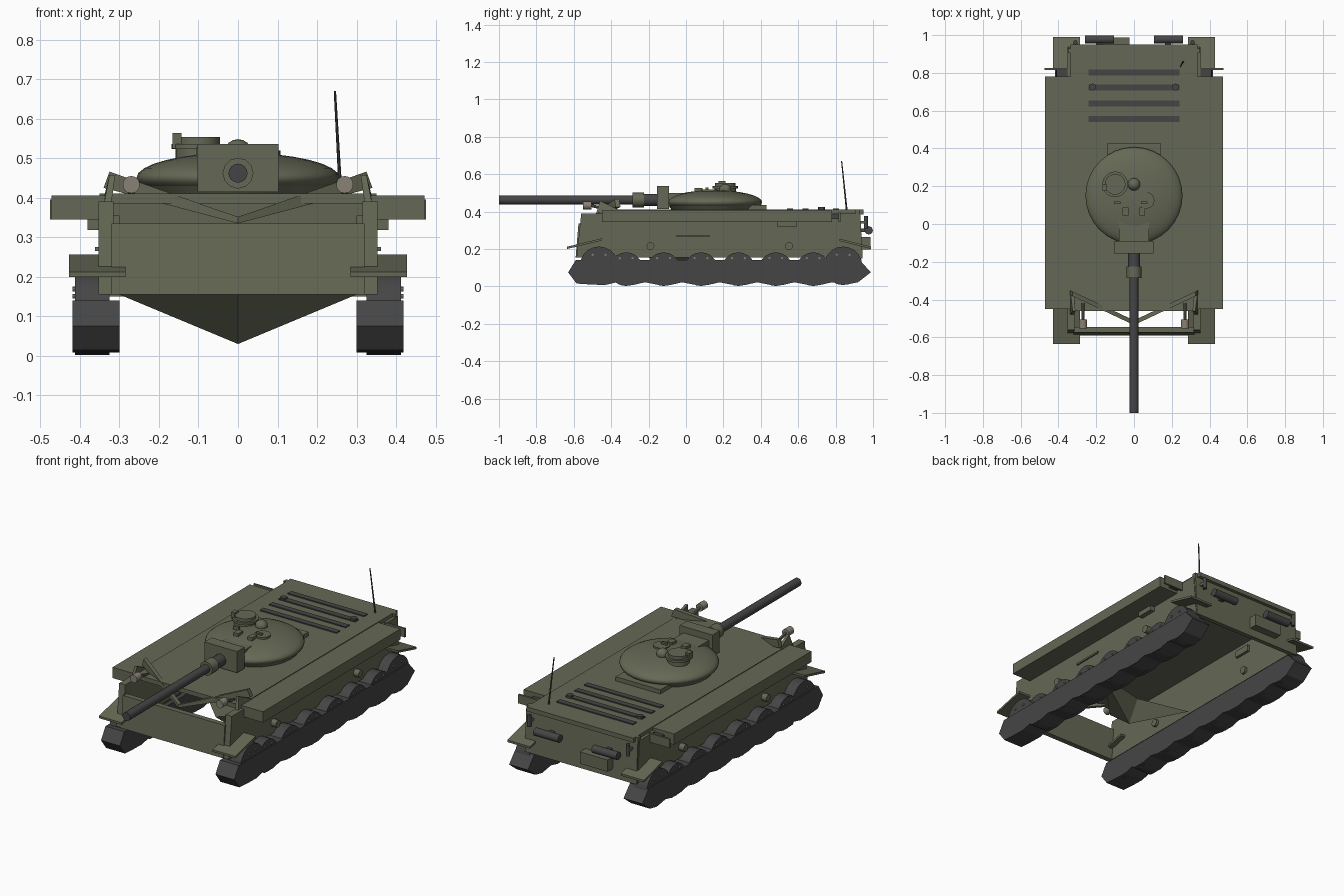
import bpy, math
from mathutils import Vector


def material(name, rgb):
    m = bpy.data.materials.new(name)
    m.diffuse_color = (*rgb, 1)
    return m


GREEN = material("olive_paint", (0.13, 0.14, 0.09))
DARK = material("dark_steel", (0.06, 0.06, 0.06))
LAMP = material("lamp_glass", (0.25, 0.22, 0.18))


def mesh(name, verts, faces, mat=GREEN):
    me = bpy.data.meshes.new(name)
    me.from_pydata(verts, [], faces)
    me.materials.append(mat)
    ob = bpy.data.objects.new(name, me)
    bpy.context.collection.objects.link(ob)
    return ob


def prism(name, a, b, mat=GREEN):
    """Solid between two matching outlines."""
    n = len(a)
    faces = [list(range(n))[::-1], list(range(n, 2 * n))]
    faces += [(i, (i + 1) % n, n + (i + 1) % n, n + i) for i in range(n)]
    return mesh(name, list(a) + list(b), faces, mat)


def side_prism(name, outline, x0, x1, mat=GREEN):
    return prism(name, [(x0, y, z) for y, z in outline], [(x1, y, z) for y, z in outline], mat)


def box(name, x0, x1, y0, y1, z0, z1, mat=GREEN):
    return side_prism(name, [(y0, z0), (y1, z0), (y1, z1), (y0, z1)], x0, x1, mat)


def rod(name, a, b, r, mat=DARK, sides=16, r2=None):
    a, b = Vector(a), Vector(b)
    bpy.ops.mesh.primitive_cone_add(vertices=sides, radius1=r, radius2=r if r2 is None else r2,
                                    depth=(b - a).length, location=(a + b) / 2,
                                    rotation=(b - a).to_track_quat('Z', 'Y').to_euler())
    ob = bpy.context.object
    ob.name = name
    ob.data.materials.append(mat)
    bpy.ops.object.shade_smooth_by_angle(angle=math.radians(35))
    return ob


def ball(name, loc, scale, seg=24, rings=14):
    bpy.ops.mesh.primitive_uv_sphere_add(segments=seg, ring_count=rings, radius=1, location=loc)
    ob = bpy.context.object
    ob.name = name
    ob.scale = scale
    ob.data.materials.append(GREEN)
    bpy.ops.object.shade_smooth_by_angle(angle=math.radians(40))
    return ob


# Open-bottomed hull made of plates
box("hull_deck", -0.335, 0.335, -0.46, 0.95, 0.385, 0.41)
side_prism("front_plate", [(-0.59, 0.155), (-0.56, 0.155), (-0.545, 0.335), (-0.575, 0.335)], -0.32, 0.32)
side_prism("rear_plate", [(0.92, 0.15), (0.945, 0.15), (0.93, 0.41), (0.905, 0.41)], -0.35, 0.35)

# Folded wedge under the belly
mesh("belly_wedge",
     [(-0.3, 0.1, 0.155), (0, -0.2, 0.155), (0.3, 0.1, 0.155), (0, -0.04, 0.03), (0, 0.03, 0.155)],
     [(0, 3, 1), (1, 3, 2), (0, 4, 3), (4, 2, 3), (0, 1, 4), (1, 2, 4)])

# Track outline: pointed ends, shallow scallops under the wheels
WHEELS = [-0.32, -0.12, 0.08, 0.28, 0.48, 0.68]
track = [(-0.63, 0.075), (-0.585, 0.015)]
for y in [-0.47] + WHEELS:
    track += [(y - 0.04, 0.01), (y + 0.04, 0.008), (y + 0.1, 0.022)]
track += [(0.86, 0.01), (0.92, 0.022), (0.988, 0.075), (0.93, 0.14), (-0.59, 0.14)]

for s, side in ((-1, "left"), (1, "right")):
    def sbox(name, x0, x1, *r, mat=GREEN):
        return box(f"{side}_{name}", *sorted((s * x0, s * x1)), *r, mat)

    side_prism(f"{side}_hull_side", [(-0.585, 0.155), (0.94, 0.155), (0.92, 0.39), (-0.56, 0.39)],
               s * 0.315, s * 0.353)
    # Sponson shelf and its end bracket
    sbox("sponson", 0.33, 0.472, -0.45, 0.78, 0.345, 0.406)
    sbox("sponson_bracket", 0.345, 0.475, 0.815, 0.826, 0.345, 0.395)
    sbox("bracket_bar", 0.345, 0.41, 0.78, 0.815, 0.36, 0.385, mat=DARK)
    # Sloping mudguards
    side_prism(f"{side}_front_mudguard", [(-0.635, 0.2), (-0.45, 0.245), (-0.45, 0.257), (-0.635, 0.212)],
               s * 0.285, s * 0.428)
    side_prism(f"{side}_rear_mudguard", [(0.82, 0.243), (0.99, 0.2), (0.99, 0.212), (0.82, 0.255)],
               s * 0.285, s * 0.428)
    # Running gear
    side_prism(f"{side}_track", track, s * 0.3, s * 0.418, DARK)
    gear = [(y, 0.092, 0.09) for y in WHEELS] + [(-0.465, 0.11, 0.103), (0.84, 0.11, 0.103)]
    for i, (y, z, r) in enumerate(gear):
        rod(f"{side}_wheel_{i}", (s * 0.325, y, z), (s * 0.412, y, z), r, sides=20)
        for k in (60, 120):
            a = math.radians(k)
            p = (y + 0.068 * math.cos(a), z + 0.068 * math.sin(a))
            rod(f"{side}_wheel_bolt_{i}", (s * 0.41, *p), (s * 0.418, *p), 0.006, LAMP, 8)
    # Fittings on the hull sides
    sbox("tool_box", 0.3, 0.38, 0.49, 0.59, 0.318, 0.355)
    sbox("side_rail", 0.34, 0.362, -0.05, 0.125, 0.265, 0.275)
    for y in (-0.19, 0.55):
        rod(f"{side}_side_stub", (s * 0.3, y, 0.215), (s * 0.385, y, 0.215), 0.021, GREEN, 12)
    # Splash board arm and headlight
    arm = [(0, 0.335), (0.34, 0.425), (0.325, 0.466), (0.06, 0.372), (0, 0.352)]
    prism(f"{side}_splash_board",
          [(s * x, -0.535 + 0.47 * x, z) for x, z in arm],
          [(s * x, -0.51 + 0.47 * x, z) for x, z in arm])
    prism(f"{side}_splash_board_gusset",
          [(s * x, y, z) for x, y, z in ((0.338, -0.48, 0.39), (0.325, -0.46, 0.458), (0.338, -0.35, 0.405))],
          [(s * x, y, z) for x, y, z in ((0.32, -0.48, 0.39), (0.31, -0.46, 0.458), (0.32, -0.35, 0.405))])
    rod(f"{side}_headlight", (s * 0.27, -0.552, 0.433), (s * 0.27, -0.505, 0.433), 0.022, LAMP, 14)
    rod(f"{side}_headlight_stem", (s * 0.27, -0.51, 0.433), (s * 0.27, -0.42, 0.41), 0.008, GREEN, 8)
    # Exhaust, rear lamp and deck cap
    rod(f"{side}_exhaust", (s * 0.105, 0.977, 0.3), (s * 0.26, 0.977, 0.3), 0.022)
    box(f"{side}_exhaust_mount", s * 0.18 - 0.015, s * 0.18 + 0.015, 0.92, 0.97, 0.29, 0.31, DARK)
    rod(f"{side}_rear_lamp", (s * 0.31, 0.962, 0.31), (s * 0.31, 0.962, 0.375), 0.011)
    sbox("rear_lamp_mount", 0.3, 0.32, 0.92, 0.96, 0.335, 0.35)
    rod(f"{side}_deck_cap", (s * 0.22, 0.725, 0.4), (s * 0.22, 0.725, 0.424), 0.018, sides=12)

# Rear box, engine grilles, antenna
box("rear_box", -0.2, -0.025, 0.92, 0.987, 0.198, 0.265)
for i, y in enumerate((0.555, 0.638, 0.722, 0.803)):
    box(f"engine_grille_{i}", -0.24, 0.24, y - 0.016, y + 0.016, 0.405, 0.416, DARK)
rod("antenna", (0.26, 0.86, 0.4), (0.245, 0.832, 0.67), 0.005, sides=8, r2=0.003)

# Turret
ball("turret_dome", (0, 0.15, 0.45), (0.257, 0.257, 0.064), 32, 16)
rod("turret_ring", (0, 0.15, 0.4), (0, 0.15, 0.44), 0.22, GREEN, 32, 0.25)
box("turret_rear_box", -0.14, 0.14, 0.33, 0.43, 0.405, 0.434)
box("gun_mantlet", -0.103, 0.103, -0.155, -0.09, 0.415, 0.536)
box("mantlet_neck", -0.08, 0.08, -0.1, 0.05, 0.43, 0.5)

# Gun
G = 0.462
rod("gun_barrel", (0, -1, G), (0, -0.2, G), 0.024)
rod("gun_sleeve", (0, -0.23, G), (0, -0.14, G), 0.033)
rod("gun_collar", (0, -0.285, G), (0, -0.225, G), 0.039, GREEN, 12)

# Cupola and roof fittings
rod("cupola_base", (-0.1, 0.21, 0.49), (-0.1, 0.21, 0.523), 0.058, GREEN, 20)
rod("cupola_ring", (-0.1, 0.21, 0.523), (-0.1, 0.21, 0.536), 0.068, GREEN, 20)
rod("cupola_lid", (-0.1, 0.21, 0.53), (-0.1, 0.21, 0.553), 0.055, GREEN, 20)
box("cupola_sight", -0.166, -0.143, 0.175, 0.21, 0.525, 0.563)
ball("roof_vent", (0, 0.21, 0.518), (0.033, 0.033, 0.03), 16, 8)
rod("loader_hatch", (0.065, 0.125, 0.49), (0.065, 0.125, 0.519), 0.043, GREEN, 20)
for x in (-0.045, 0.043):
    box("roof_periscope", x - 0.015, x + 0.015, 0.045, 0.087, 0.49, 0.525)
for x in (-0.088, 0.055):
    box("roof_bracket", x - 0.017, x + 0.017, 0.105, 0.12, 0.495, 0.528)
